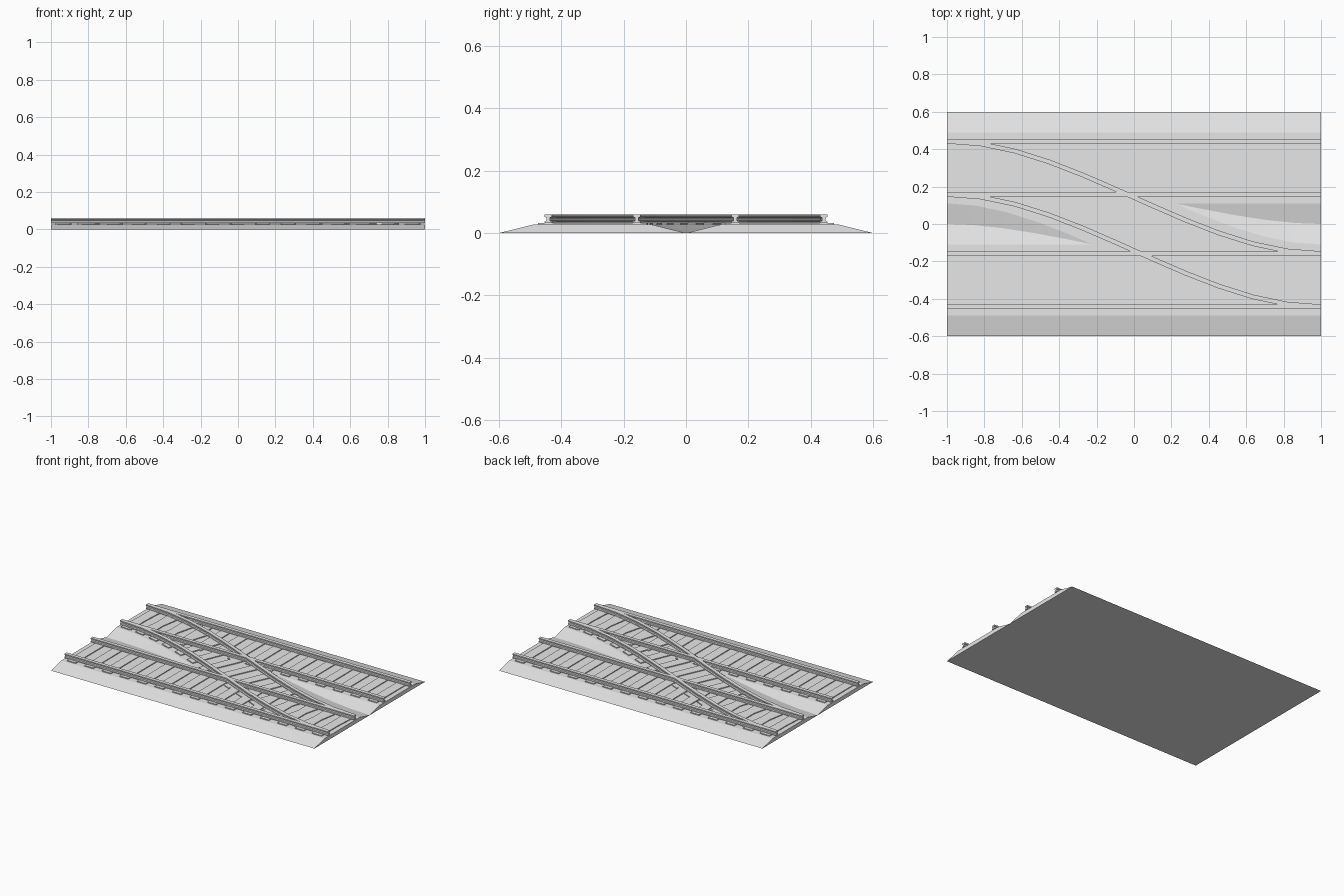
import bpy
import bmesh
from mathutils import Vector, Matrix

cube = bpy.data.objects.get("Cube")
if cube:
    bpy.data.objects.remove(cube, do_unlink=True)

TRACK_Y = 0.3       # centre line of each straight track
GAUGE = 0.142       # rail offset from the centre line
BED_TOP = 0.027
TIE_TOP = 0.033
RAIL_TOP = 0.06
TIES = 15
STEPS = 11

grey = bpy.data.materials.new("plain_grey")
grey.use_nodes = True
grey.diffuse_color = (0.8, 0.8, 0.8, 1)
grey.node_tree.nodes["Principled BSDF"].inputs["Base Color"].default_value = (0.8, 0.8, 0.8, 1)


def finish(name, bm):
    bmesh.ops.recalc_face_normals(bm, faces=bm.faces)
    mesh = bpy.data.meshes.new(name)
    bm.to_mesh(mesh)
    bm.free()
    mesh.materials.append(grey)
    obj = bpy.data.objects.new(name, mesh)
    bpy.context.scene.collection.objects.link(obj)


# Track centre lines: point and sideways direction at x
def straight(side):
    return lambda x: (Vector((x, side * TRACK_Y, 0)), Vector((0, 1, 0)))


def crossover(x):
    u = (x + 1) / 2
    y = TRACK_Y * (1 - 2 * u * u * (3 - 2 * u))
    slope = -6 * TRACK_Y * u * (1 - u)
    return Vector((x, y, 0)), Vector((-slope, 1, 0)).normalized()


def sweep(name, path, profile, steps, shift=0):
    """Sweep a closed (sideways, z) profile along a track path."""
    bm = bmesh.new()
    rings = []
    for i in range(steps + 1):
        point, side = path(-1 + 2 * i / steps)
        point = point + Vector((0, shift, 0))
        rings.append([bm.verts.new(point + side * s + Vector((0, 0, z))) for s, z in profile])
    n = len(profile)
    for a, b in zip(rings, rings[1:]):
        for k in range(n):
            bm.faces.new((a[k], a[(k + 1) % n], b[(k + 1) % n], b[k]))
    bm.faces.new(rings[0])
    bm.faces.new(rings[-1])
    finish(name, bm)


def ties(name, path):
    bm = bmesh.new()
    for i in range(TIES):
        point, side = path(-1 + (2 * i + 1) / TIES)
        along = Vector((side.y, -side.x, 0))
        turn = Matrix((along, side, (0, 0, 1))).transposed().to_4x4()
        place = Matrix.Translation(point + Vector((0, 0, TIE_TOP / 2 + 0.005)))
        size = Matrix.Diagonal((0.066, 0.35, TIE_TOP - 0.01, 1))
        bmesh.ops.create_cube(bm, size=1, matrix=place @ turn @ size)
    finish(name, bm)


# Cross-sections: sloped ballast and a rail with foot, web and head
bed = [(-0.3, 0), (-0.19, BED_TOP), (0.19, BED_TOP), (0.3, 0)]
half = [(0.012, TIE_TOP - 0.001), (0.012, 0.037), (0.005, 0.04),
        (0.005, 0.049), (0.012, 0.052), (0.012, RAIL_TOP)]
rail = half + [(-s, z) for s, z in reversed(half)]

# Two straight tracks and the crossover that joins them
for label, path, steps in (("back", straight(1), 1), ("front", straight(-1), 1),
                           ("crossover", crossover, STEPS)):
    sweep(label + "_ballast", path, bed, steps)
    ties(label + "_ties", path)
    for side, word in ((1, "outer"), (-1, "inner")):
        sweep(f"{label}_{word}_rail", path, rail, steps, side * GAUGE)
